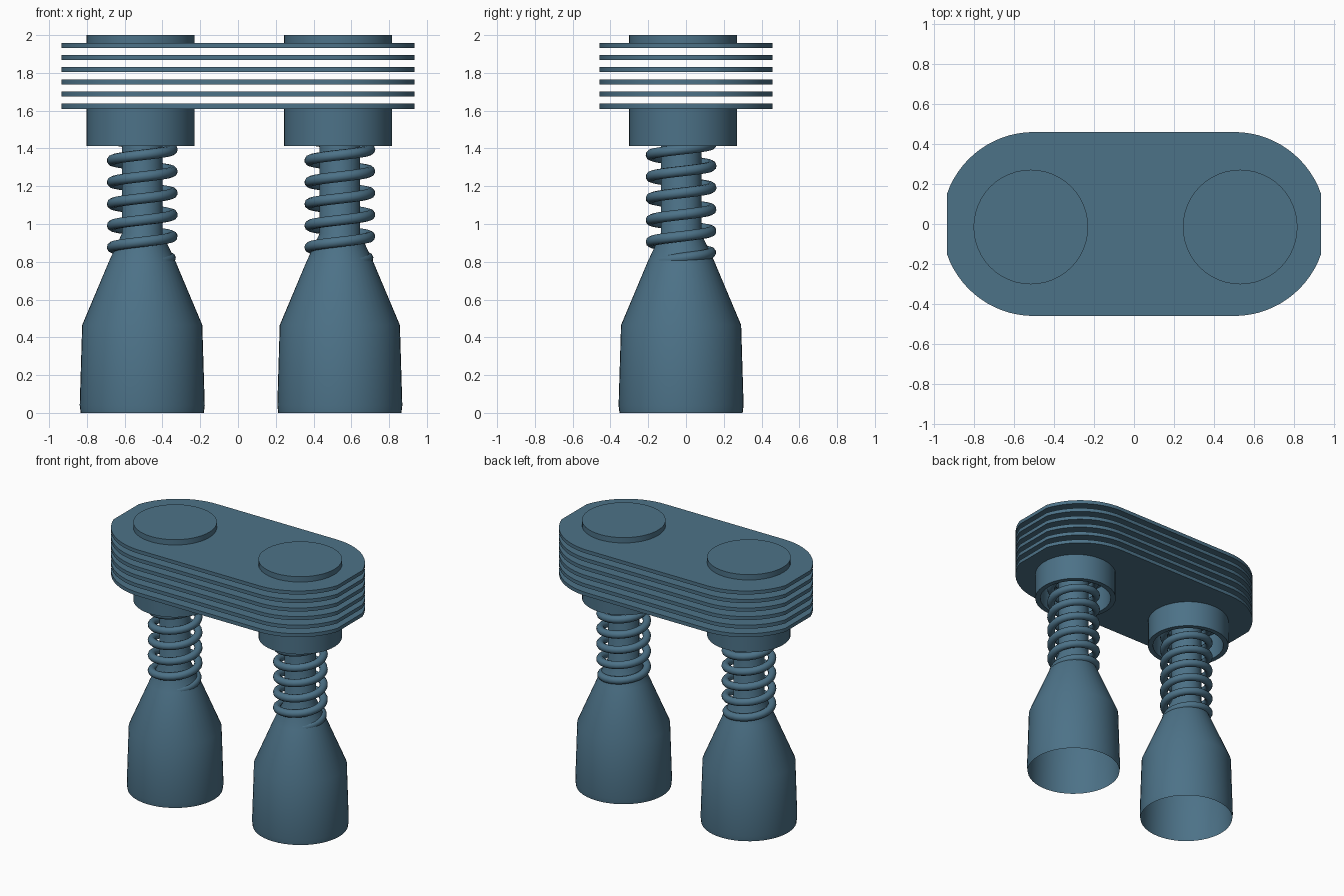
import bpy, bmesh
from math import sin, cos, tau, pi, radians, asin

if "Cube" in bpy.data.objects:
    bpy.data.objects.remove(bpy.data.objects["Cube"])

blue = bpy.data.materials.new("slate_blue")
blue.diffuse_color = (0.073, 0.168, 0.245, 1)
blue.use_nodes = True
blue.node_tree.nodes["Principled BSDF"].inputs["Base Color"].default_value = blue.diffuse_color


def shade(obj, angle=30):
    bpy.ops.object.select_all(action='DESELECT')
    obj.select_set(True)
    bpy.context.view_layer.objects.active = obj
    bpy.ops.object.shade_smooth_by_angle(angle=radians(angle))


def new_object(name, bm):
    bmesh.ops.recalc_face_normals(bm, faces=bm.faces)
    mesh = bpy.data.meshes.new(name)
    bm.to_mesh(mesh)
    bm.free()
    mesh.materials.append(blue)
    obj = bpy.data.objects.new(name, mesh)
    bpy.context.collection.objects.link(obj)
    shade(obj)
    return obj


def lathe(name, profile, cx, cy, steps=48):
    """Spin (radius, z) points around a vertical axis."""
    bm = bmesh.new()
    verts = [bm.verts.new((r, 0, z)) for r, z in profile]
    edges = [bm.edges.new(pair) for pair in zip(verts, verts[1:])]
    bmesh.ops.spin(bm, geom=verts + edges, cent=(0, 0, 0), axis=(0, 0, 1),
                   angle=tau, steps=steps)
    bmesh.ops.remove_doubles(bm, verts=bm.verts, dist=1e-5)
    obj = new_object(name, bm)
    obj.location = (cx, cy, 0)
    return obj


def spring(name, cx, cy, radius=0.16, wire=0.028, z0=0.80, z1=1.60, pitch=0.115):
    """Coil whose first half turn winds out of the bell."""
    curve = bpy.data.curves.new(name, 'CURVE')
    curve.dimensions = '3D'
    curve.bevel_depth = wire
    curve.bevel_resolution = 3
    curve.use_fill_caps = True
    count = int((z1 - z0) / pitch * 28)
    line = curve.splines.new('POLY')
    line.points.add(count)
    for i, p in enumerate(line.points):
        z = z0 + (z1 - z0) * i / count
        a = -pi / 3 + tau * (z - z0) / pitch
        r = radius - 0.015 * max(0, 1 - i / 14)
        p.co = (r * cos(a), r * sin(a), z, 1)
    curve.materials.append(blue)
    obj = bpy.data.objects.new(name, curve)
    bpy.context.collection.objects.link(obj)
    obj.location = (cx, cy, 0)
    bpy.ops.object.select_all(action='DESELECT')
    obj.select_set(True)
    bpy.context.view_layer.objects.active = obj
    bpy.ops.object.convert(target='MESH')
    shade(bpy.context.object, 60)


def plate(name, z0, thick, half_x=0.934, cx=0.5, r=0.459):
    """Rounded slab whose ends are clipped flat."""
    clip = asin(((r * r - (half_x - cx) ** 2) ** 0.5) / r)
    arc = [clip + (pi / 2 - clip) * i / 14 for i in range(15)]
    quarter = [(cx + r * cos(a), r * sin(a)) for a in arc]
    outline = (quarter + [(-x, y) for x, y in reversed(quarter)]
               + [(-x, -y) for x, y in quarter]
               + [(x, -y) for x, y in reversed(quarter)])
    bm = bmesh.new()
    face = bm.faces.new([bm.verts.new((x, y, z0)) for x, y in outline])
    ext = bmesh.ops.extrude_face_region(bm, geom=[face])
    top = [v for v in ext['geom'] if isinstance(v, bmesh.types.BMVert)]
    bmesh.ops.translate(bm, verts=top, vec=(0, 0, thick))
    new_object(name, bm)


# Stack of six separate plates
for i in range(6):
    plate(f"plate_{i + 1}", 1.61 + i * 0.0645, 0.027)

for side, cap_x, leg_x in (("left", -0.515, -0.507), ("right", 0.53, 0.539)):
    # Disc on top of the stack
    lathe(f"{side}_top_cap", [(0, 1.959), (0.286, 1.959), (0.286, 2.0), (0, 2.0)],
          cap_x, -0.015)
    # Hollow collar below the stack
    lathe(f"{side}_collar", [(0.25, 1.61), (0.25, 1.414), (0.286, 1.414),
                             (0.286, 1.61), (0.25, 1.61)], cap_x, -0.015)
    # Flared bell, open at the bottom, running up into the rod
    lathe(f"{side}_bell_and_rod", [(0.326, 0), (0.331, 0.04), (0.318, 0.465), (0.177, 0.80),
                                   (0.107, 0.95), (0.107, 1.61), (0, 1.61)],
          leg_x, -0.026)
    # Coil spring around the rod
    spring(f"{side}_spring", leg_x, -0.026)
